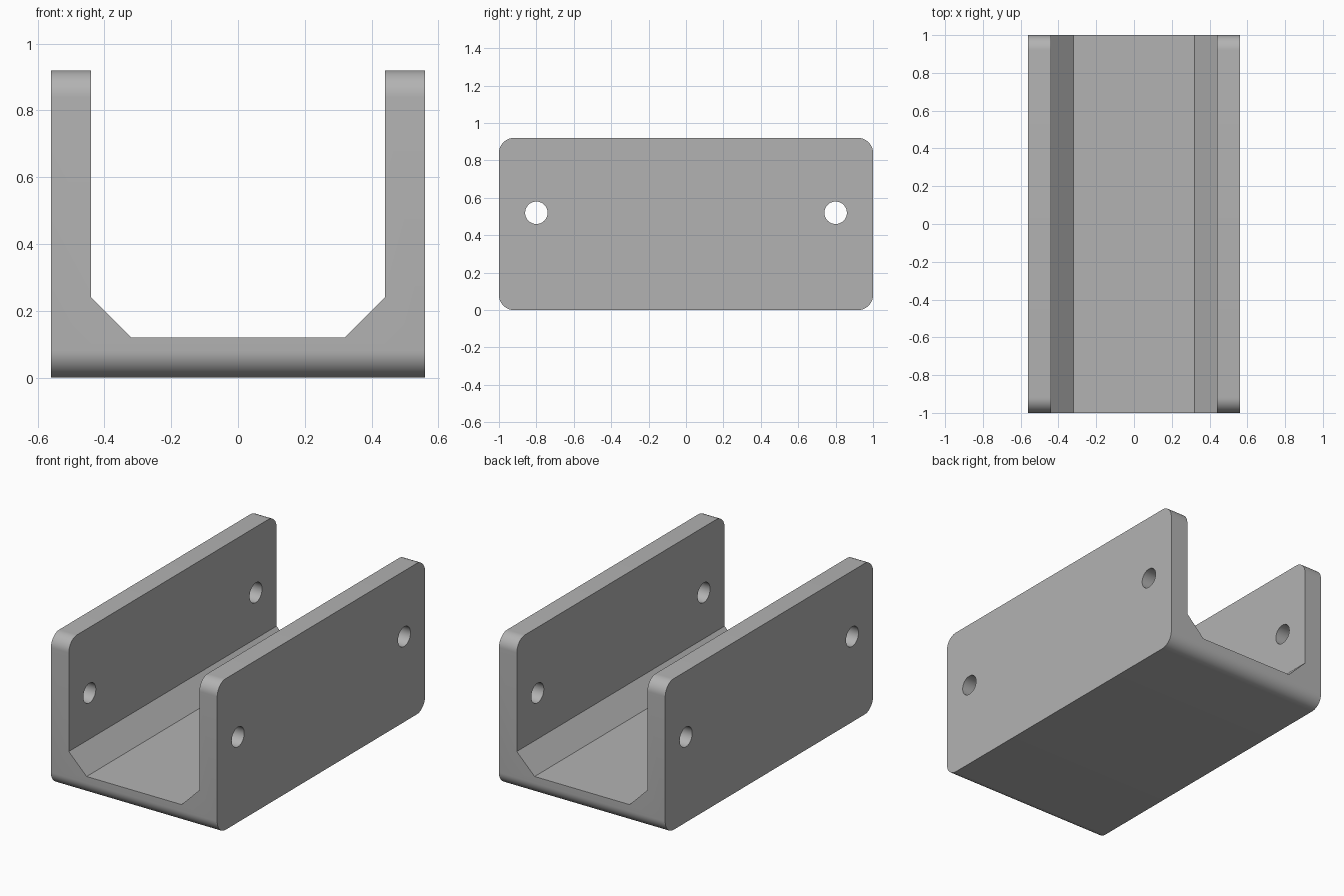
import bpy
import bmesh
from math import cos, sin, pi, radians
from mathutils import Vector

HALF_W, HALF_L, HEIGHT = 0.56, 1.0, 0.92
WALL, CHAMFER, CORNER_R = 0.12, 0.12, 0.08
HOLE_Y, HOLE_Z, HOLE_R = 0.8, 0.52, 0.06

default = bpy.data.objects.get("Cube")
if default:
    bpy.data.objects.remove(default, do_unlink=True)

grey = bpy.data.materials.new("light grey")
grey.use_nodes = True
colour = (0.45, 0.45, 0.45, 1)
grey.diffuse_color = colour
grey.node_tree.nodes["Principled BSDF"].inputs["Base Color"].default_value = colour


def prism(name, outline, sweep):
    """Extrude a closed outline of 3D points along the sweep vector."""
    bm = bmesh.new()
    face = bm.faces.new([bm.verts.new(p) for p in outline])
    grown = bmesh.ops.extrude_face_region(bm, geom=[face])["geom"]
    moved = [g for g in grown if isinstance(g, bmesh.types.BMVert)]
    bmesh.ops.translate(bm, verts=moved, vec=Vector(sweep))
    bmesh.ops.recalc_face_normals(bm, faces=bm.faces)
    mesh = bpy.data.meshes.new(name)
    bm.to_mesh(mesh)
    bm.free()
    mesh.materials.append(grey)
    obj = bpy.data.objects.new(name, mesh)
    bpy.context.collection.objects.link(obj)
    return obj


def arc(x, y, z, radius, start, sweep, steps):
    return [(x, y + radius * cos(start + sweep * i / steps),
             z + radius * sin(start + sweep * i / steps)) for i in range(steps + 1)]


# Solid block with rounded corners in side profile
side = []
corners = [(1, 1), (-1, 1), (-1, -1), (1, -1)]
for i, (sy, sz) in enumerate(corners):
    side += arc(-HALF_W, sy * (HALF_L - CORNER_R),
                HEIGHT / 2 + sz * (HEIGHT / 2 - CORNER_R),
                CORNER_R, i * pi / 2, pi / 2, 12)
channel = prism("channel_bracket", side, (2 * HALF_W, 0, 0))

# Cutter for the open channel with chamfered inner corners
inner = HALF_W - WALL
half = [(inner - CHAMFER, WALL), (inner, WALL + CHAMFER), (inner, HEIGHT + 0.2)]
section = half + [(-x, z) for x, z in reversed(half)]
cutters = [prism("channel_cutter", [(x, -1.2, z) for x, z in section], (0, 2.4, 0))]

# Cutters for the bolt holes through both walls
for label, sy in (("front", -1), ("back", 1)):
    ring = arc(-0.7, sy * HOLE_Y, HOLE_Z, HOLE_R, 0, 2 * pi, 48)[:-1]
    cutters.append(prism(label + "_hole_cutter", ring, (1.4, 0, 0)))

# Cut, then discard the cutters
bpy.ops.object.select_all(action="DESELECT")
bpy.context.view_layer.objects.active = channel
channel.select_set(True)
for cutter in cutters:
    cutter.hide_render = True
    mod = channel.modifiers.new(cutter.name, "BOOLEAN")
    mod.operation, mod.solver, mod.object = "DIFFERENCE", "EXACT", cutter
    bpy.ops.object.modifier_apply(modifier=mod.name)
    bpy.data.objects.remove(cutter, do_unlink=True)

bpy.ops.object.shade_smooth_by_angle(angle=radians(30))
